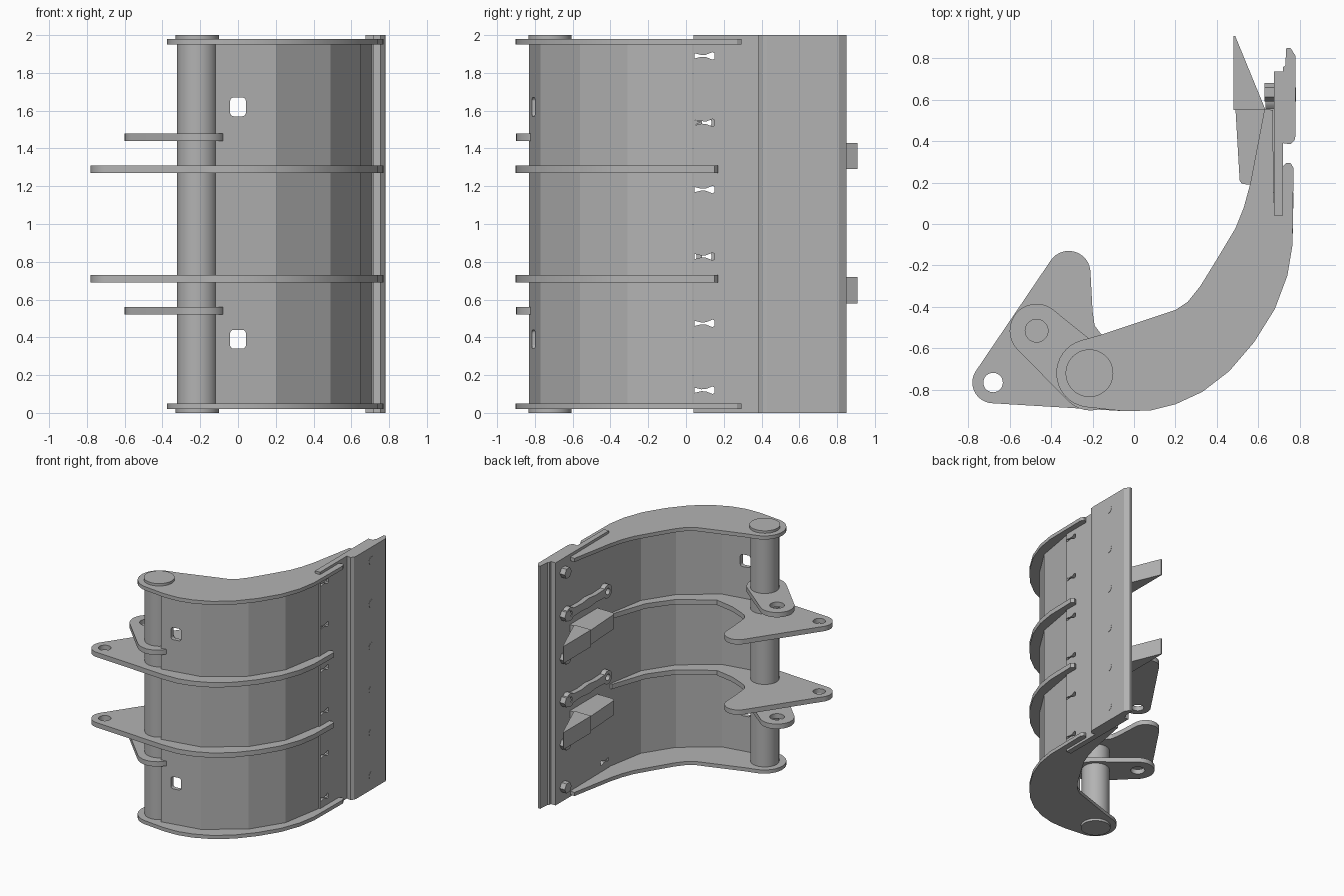
import bpy, bmesh
from math import cos, sin, radians
from mathutils import Matrix

cube = bpy.data.objects.get("Cube")
if cube:
    bpy.data.objects.remove(cube)

steel = bpy.data.materials.new("grey_steel")
steel.use_nodes = True
steel.diffuse_color = (0.45, 0.45, 0.45, 1)
steel.node_tree.nodes["Principled BSDF"].inputs["Base Color"].default_value = steel.diffuse_color

# Maps a drawing in (y, z) with its depth along x
SIDEWAYS = Matrix(((0, 0, 1), (1, 0, 0), (0, 1, 0))).to_4x4()


def arc(cx, cy, r, start, end, steps=16):
    angles = [radians(start + (end - start) * i / steps) for i in range(steps + 1)]
    return [(cx + r * cos(a), cy + r * sin(a)) for a in angles]


def circle(cx, cy, r, sides=32):
    return arc(cx, cy, r, 0, 360, sides)[:-1]


def evaluated_mesh(obj):
    bpy.context.view_layer.update()
    graph = bpy.context.evaluated_depsgraph_get()
    return bpy.data.meshes.new_from_object(obj.evaluated_get(graph))


def plate(name, loops, low, high, matrix=None, smooth=True):
    """Extrude a closed outline; the later loops become holes."""
    curve = bpy.data.curves.new(name, "CURVE")
    curve.dimensions = "2D"
    curve.fill_mode = "BOTH"
    curve.extrude = (high - low) / 2
    for loop in loops:
        spline = curve.splines.new("POLY")
        spline.points.add(len(loop) - 1)
        for point, (u, v) in zip(spline.points, loop):
            point.co = (u, v, 0, 1)
        spline.use_cyclic_u = True
    source = bpy.data.objects.new(name + "_outline", curve)
    bpy.context.collection.objects.link(source)
    mesh = evaluated_mesh(source)
    bpy.data.objects.remove(source)
    mesh.transform(Matrix.Translation((0, 0, (low + high) / 2)))
    if matrix:
        mesh.transform(matrix)
    bm = bmesh.new()
    bm.from_mesh(mesh)
    bmesh.ops.remove_doubles(bm, verts=bm.verts, dist=0.0001)
    bmesh.ops.recalc_face_normals(bm, faces=bm.faces)
    for face in bm.faces:
        face.smooth = False
        face.material_index = 0
    bm.to_mesh(mesh)
    bm.free()
    mesh.materials.clear()
    mesh.materials.append(steel)
    obj = bpy.data.objects.new(name, mesh)
    bpy.context.collection.objects.link(obj)
    if smooth:
        bpy.ops.object.select_all(action="DESELECT")
        obj.select_set(True)
        bpy.context.view_layer.objects.active = obj
        bpy.ops.object.shade_smooth_by_angle(angle=radians(20))
    return obj


def mirrored(name, loops, low, high):
    """A pair of plates placed evenly about the middle height."""
    plate("lower_" + name, loops, low, high)
    plate("upper_" + name, loops, 2 - high, 2 - low)


# Curved outer edge shared by side plates and ribs
outer = [(-.05, -.903), (.08, -.9), (.2, -.87), (.33, -.81), (.46, -.71),
         (.58, -.57), (.68, -.41), (.74, -.25), (.765, -.1)]

# Side plates with a forked end that grips the lip
side = arc(-.21, -.72, .165, 105, 262) + outer
side += [(.77, .27), (.755, .295), (.735, .295), (.72, .28), (.72, .04), (.675, .04),
         (.67, .55), (.63, .555), (.56, .19), (.53, .08), (.49, -.02), (.4, -.17),
         (.32, -.3), (.26, -.375), (.2, -.415), (-.16, -.535)]
mirrored("side_plate", [side], .02, .05)

# Middle ribs, each with a two-lobed mounting ear
rib = arc(-.315, -.235, .105, 0, 145) + arc(-.68, -.765, .1, 145, 266) + outer
rib += [(.77, .15), (.745, .17), (.72, .16), (.72, .03), (.66, .02), (.56, -.27),
        (.42, -.46), (.16, -.63), (0, -.6), (-.1, -.56), (-.16, -.53), (-.19, -.49),
        (-.2, -.42)]
mirrored("rib", [rib, circle(-.68, -.765, .047)], .69, .73)

# Pivot tube and link plates
plate("pivot_tube", [circle(-.215, -.72, .108, 48)], 0, 2)
for height, label in ((.01, "lower"), (1.99, "upper")):
    plate(label + "_tube_cap", [circle(-.215, -.72, .115, 48)], height - .01, height + .01)
link = arc(-.47, -.515, .13, 57, 222) + arc(-.21, -.75, .15, 222, 417)
mirrored("link_plate", [link, circle(-.47, -.515, .055)], .52, .56)

# Faceted bucket shell with two windows
skin = [(-.12, -.83), (.2, -.77), (.49, -.56), (.65, -.31), (.71, .035)]
inside = [(.68, .035), (.62, -.3), (.465, -.535), (.19, -.738), (-.12, -.795)]
shell = plate("bucket_shell", [skin + inside], .03, 1.97, smooth=False)
corners = [(sx * .022, sz * .03, start) for sx, sz, start in
           ((1, 1, 0), (-1, 1, 90), (-1, -1, 180), (1, -1, 270))]
window = [p for x, z, start in corners for p in arc(x, z, .02, start, start + 90, 4)]
cutters = []
for height in (.39, 1.62):
    upright = Matrix.Translation((0, -.8, height)) @ Matrix.Rotation(radians(90), 4, "X")
    cutter = plate("window_cutter", [window], -.1, .1, upright, False)
    cutter.hide_render = True
    cutters.append(cutter)
    cut = shell.modifiers.new("window", "BOOLEAN")
    cut.operation = "DIFFERENCE"
    cut.solver = "EXACT"
    cut.object = cutter
finished = evaluated_mesh(shell)
shell.modifiers.clear()
shell.data = finished
for cutter in cutters:
    bpy.data.objects.remove(cutter)

# Lip plate with a row of relief slots along the seam
rows = [.12 + .354 * i for i in range(6)]
half_slot = [(.045, .014), (.08, .005), (.105, .006), (.14, .02), (.152, .014)]
slot = half_slot + [(y, -z) for y, z in reversed(half_slot)]
lip = [(.04, 0), (.735, 0), (.735, 2), (.04, 2)]
slots = [[(y, z + row) for y, z in slot] for row in rows]
plate("lip_plate", [lip] + slots, .675, .72, SIDEWAYS, False)

# Bolt-on cutting edge
edge = [(.72, .39), (.755, .385), (.775, .405), (.78, .43), (.78, .81), (.755, .85),
        (.735, .85), (.73, .765), (.718, .755), (.718, .735), (.72, .73)]
plate("cutting_edge", [edge], 0, 2, smooth=False)
for row in rows:
    plate("bolt_head", [circle(.625, row, .033, 24)], .77, .782, SIDEWAYS)
    plate("bolt_nut", [circle(.635, row, .045, 6)], .63, .68, SIDEWAYS, False)

# Two-hole straps on the inside of the lip
strap = arc(.6, 0, .055, -140, 140) + [(.45, .03), (.355, .04), (.26, .03)]
strap += arc(.11, 0, .055, 40, 320) + [(.26, -.03), (.355, -.04), (.45, -.03)]
holed = [strap, circle(.11, 0, .026, 20), circle(.6, 0, .026, 20)]
for row in (rows[2], rows[4]):
    plate("lip_strap", [[(y, z + row) for y, z in loop] for loop in holed],
          .635, .68, SIDEWAYS)

# Teeth: a tapered adapter behind a wedge point
adapter = [(.49, .55), (.51, .21), (.52, .195), (.55, .19), (.68, .19), (.68, .55)]
point = [(.48, .55), (.635, .55), (.488, .908), (.48, .908)]
for label, low in (("lower", .58), ("upper", 1.29)):
    plate(label + "_tooth_adapter", [adapter], low + .01, low + .13, smooth=False)
    plate(label + "_tooth_point", [point], low, low + .14, smooth=False)
